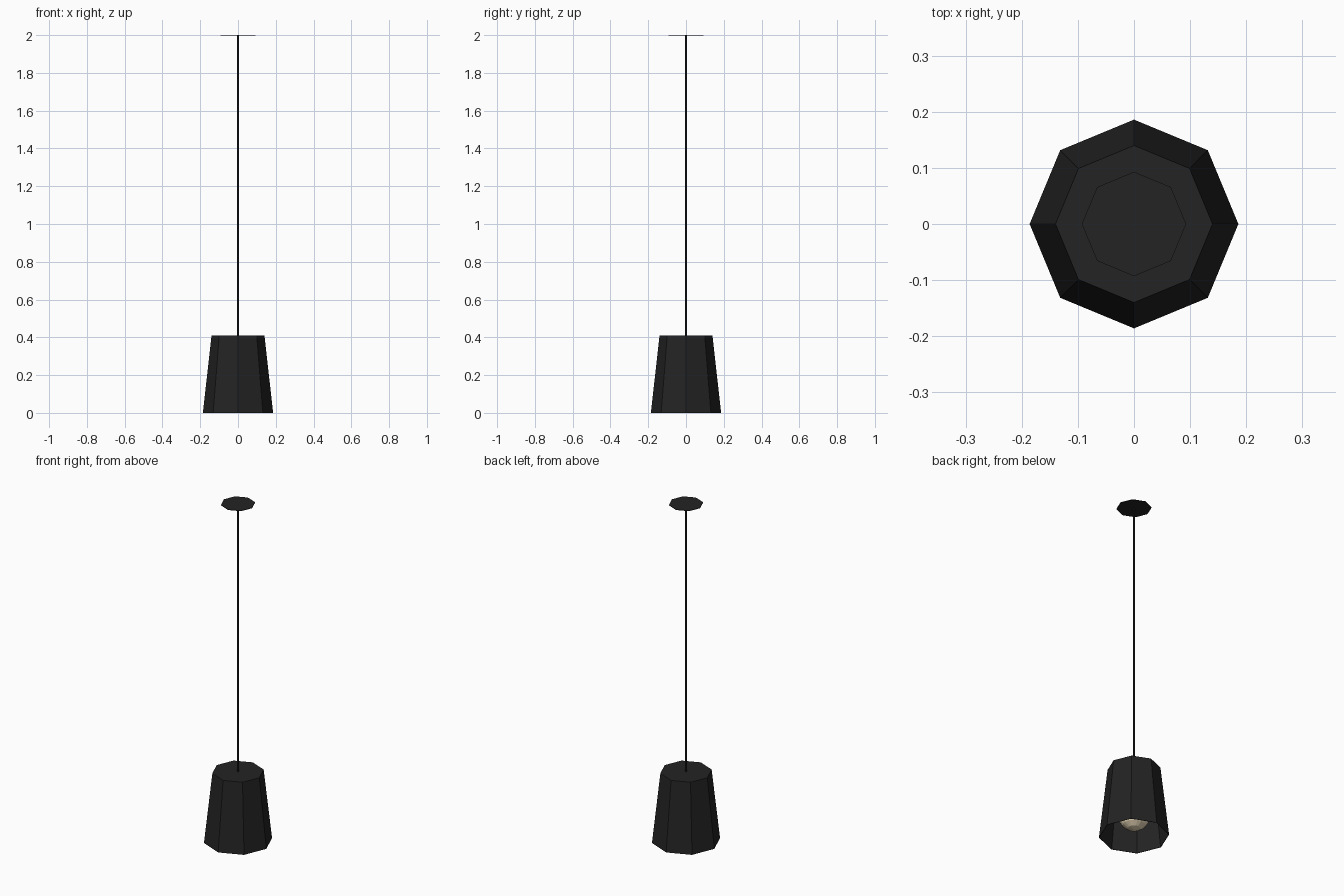
import bpy, bmesh, math

if "Cube" in bpy.data.objects:
    bpy.data.objects.remove(bpy.data.objects["Cube"])


def material(name, rgb):
    m = bpy.data.materials.new(name)
    m.diffuse_color = (*rgb, 1)
    m.use_nodes = True
    m.node_tree.nodes["Principled BSDF"].inputs["Base Color"].default_value = m.diffuse_color
    return m


black = material("matte black", (0.017, 0.017, 0.017))
cream = material("warm cream", (0.78, 0.66, 0.46))


def lathe(name, profile, mat, sides=8):
    """Revolve (radius, z) points around z; radius 0 makes a pole."""
    bm = bmesh.new()
    rings = []
    for r, z in profile:
        if r == 0:
            rings.append([bm.verts.new((0, 0, z))] * sides)
        else:
            rings.append([bm.verts.new((r * math.cos(math.tau * i / sides),
                                        r * math.sin(math.tau * i / sides), z))
                          for i in range(sides)])
    for a, b in zip(rings, rings[1:]):
        for i in range(sides):
            j = (i + 1) % sides
            quad = list(dict.fromkeys((a[i], a[j], b[j], b[i])))
            bm.faces.new(quad)
    # Merge the flat fans into single flat faces
    bmesh.ops.dissolve_limit(bm, angle_limit=0.001, verts=bm.verts[:], edges=bm.edges[:])
    bmesh.ops.recalc_face_normals(bm, faces=bm.faces[:])
    mesh = bpy.data.meshes.new(name)
    bm.to_mesh(mesh)
    bm.free()
    mesh.materials.append(mat)
    obj = bpy.data.objects.new(name, mesh)
    bpy.context.collection.objects.link(obj)
    return obj


# Thin tapered octagonal shade, open underneath, with inner wall
lathe("shade", [(0, 0.41), (0.14, 0.41), (0.186, 0), (0.183, 0),
                (0.137, 0.407), (0, 0.407)][::-1], black)

# Hanging cable
lathe("cable", [(0, 0.405), (0.005, 0.405), (0.005, 1.998), (0, 1.998)], black)

# Flat ceiling plate
lathe("ceiling_plate", [(0, 1.997), (0.093, 1.997), (0.093, 2.0), (0, 2.0)], black)

# Lamp socket inside the shade
lathe("socket", [(0, 0.23), (0.035, 0.23), (0.035, 0.407), (0, 0.407)], black)

# Faceted bulb: round globe narrowing into a neck
R, CZ, N = 0.085, 0.125, 8
globe = [(0, CZ - R)]
for k in range(1, N - 1):
    t = math.pi * k / N
    globe.append((R * math.sin(t), CZ - R * math.cos(t)))
lathe("bulb", globe + [(0.033, 0.24), (0, 0.24)], cream, 16)
